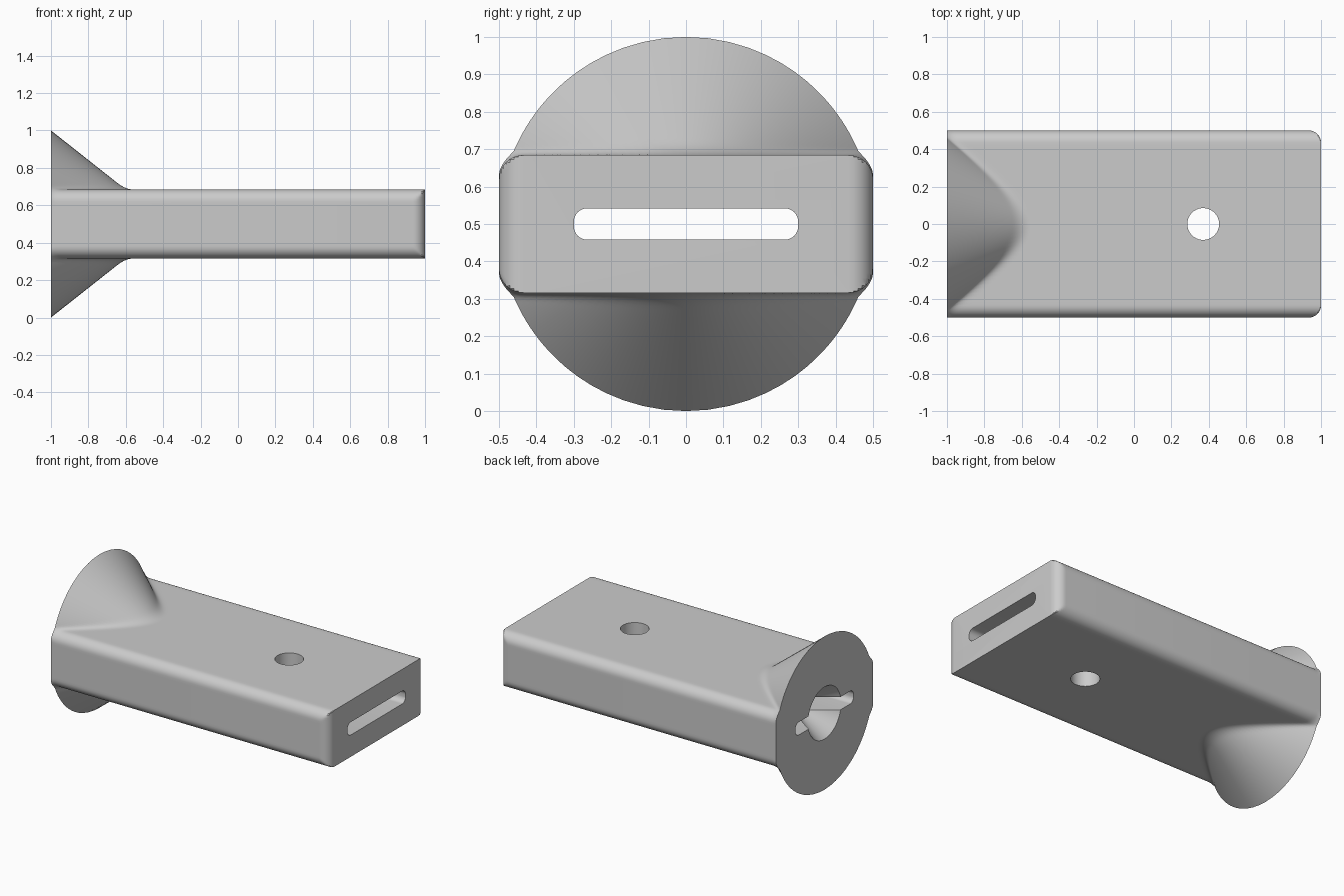
import bpy, bmesh, math
from mathutils import Matrix

if "Cube" in bpy.data.objects:
    bpy.data.objects.remove(bpy.data.objects["Cube"])

MID = 0.5                      # height of the long axis
HALF_W, HALF_H, ROUND = 0.5, 0.184, 0.065
FLARE_R, FLARE_SLOPE, BLEND = 0.5, 0.79, 0.035

grey = bpy.data.materials.new("plain grey")
grey.use_nodes = True
colour = (0.6, 0.6, 0.6, 1)
grey.diffuse_color = colour
grey.node_tree.nodes["Principled BSDF"].inputs["Base Color"].default_value = colour


def rounded_rect(half_w, half_h, radius, arc, across=1, up=1):
    """Outline of a rounded rectangle, with its straight sides subdivided."""
    corners = [(1, 1, 0), (-1, 1, 1), (-1, -1, 2), (1, -1, 3)]
    pts = []
    for i, (sx, sy, quarter) in enumerate(corners):
        cx, cy = sx * (half_w - radius), sy * (half_h - radius)
        for k in range(arc + 1):
            a = (quarter + k / arc) * math.pi / 2
            pts.append((cx + radius * math.cos(a), cy + radius * math.sin(a)))
        nx, ny, nq = corners[(i + 1) % 4]
        a = nq * math.pi / 2
        end = (nx * (half_w - radius) + radius * math.cos(a),
               ny * (half_h - radius) + radius * math.sin(a))
        start, steps = pts[-1], across if i % 2 == 0 else up
        for k in range(1, steps):
            t = k / steps
            pts.append(tuple(s + (e - s) * t for s, e in zip(start, end)))
    return pts


def loft(name, rings):
    """Closed skin through rings of (x, y, z) points."""
    bm = bmesh.new()
    rows = [[bm.verts.new(p) for p in ring] for ring in rings]
    n = len(rows[0])
    for a, b in zip(rows, rows[1:]):
        for i in range(n):
            j = (i + 1) % n
            bm.faces.new((a[i], a[j], b[j], b[i]))
    bm.faces.new(rows[0][::-1])
    bm.faces.new(rows[-1])
    bmesh.ops.recalc_face_normals(bm, faces=bm.faces)
    return to_object(name, bm)


def to_object(name, bm):
    mesh = bpy.data.meshes.new(name)
    bm.to_mesh(mesh)
    bm.free()
    obj = bpy.data.objects.new(name, mesh)
    bpy.context.collection.objects.link(obj)
    mesh.materials.append(grey)
    return obj


def cone_cutter(name, r1, r2, depth, matrix):
    bm = bmesh.new()
    bmesh.ops.create_cone(bm, cap_ends=True, segments=64, radius1=r1,
                          radius2=r2, depth=depth, matrix=matrix)
    return to_object(name, bm)


# Body: rounded bar blended into a conical flare at one end
section = rounded_rect(HALF_W, HALF_H, ROUND, 8, across=40, up=16)


def body_ring(x):
    flare = FLARE_R - FLARE_SLOPE * (x + 1)
    inset = max(0, x - (1 - ROUND))
    limit = HALF_W - ROUND + math.sqrt(max(0, ROUND ** 2 - inset ** 2))
    ring = []
    for y, z in section:
        bar = math.hypot(y, z)
        overlap = max(BLEND - abs(bar - flare), 0) / BLEND
        r = max(bar, flare) + overlap ** 2 * BLEND / 4
        py = max(-limit, min(limit, y * r / bar))
        ring.append((x, py, MID + z * r / bar))
    return ring


stations = [-1 + 0.5 * i / 40 for i in range(41)]
stations += [1 - ROUND + ROUND * math.sin(math.pi / 2 * i / 8) for i in range(9)]
body = loft("body", [body_ring(x) for x in stations])

# Cutters: lengthwise slot, vertical pin hole, funnel in the flared end
slot_outline = rounded_rect(0.3, 0.042, 0.036, 8)
slot = loft("slot_cutter", [[(x, y, MID + z) for y, z in slot_outline]
                            for x in (-1.1, 1.1)])
pin_hole = cone_cutter("pin_hole_cutter", 0.085, 0.085, 1,
                       Matrix.Translation((0.37, 0, MID)))
funnel = cone_cutter("funnel_cutter", 0.19, 0.03, 0.24,
                     Matrix.Translation((-0.91, 0, MID))
                     @ Matrix.Rotation(math.pi / 2, 4, "Y"))

bpy.context.view_layer.objects.active = body
for cutter in (slot, pin_hole, funnel):
    mod = body.modifiers.new(cutter.name, "BOOLEAN")
    mod.operation = "DIFFERENCE"
    mod.solver = "EXACT"
    mod.object = cutter
    bpy.ops.object.modifier_apply(modifier=mod.name)
    bpy.data.objects.remove(cutter)

# Smooth shading with crisp edges
bpy.ops.object.select_all(action="DESELECT")
body.select_set(True)
bpy.ops.object.shade_smooth_by_angle(angle=math.radians(30))
